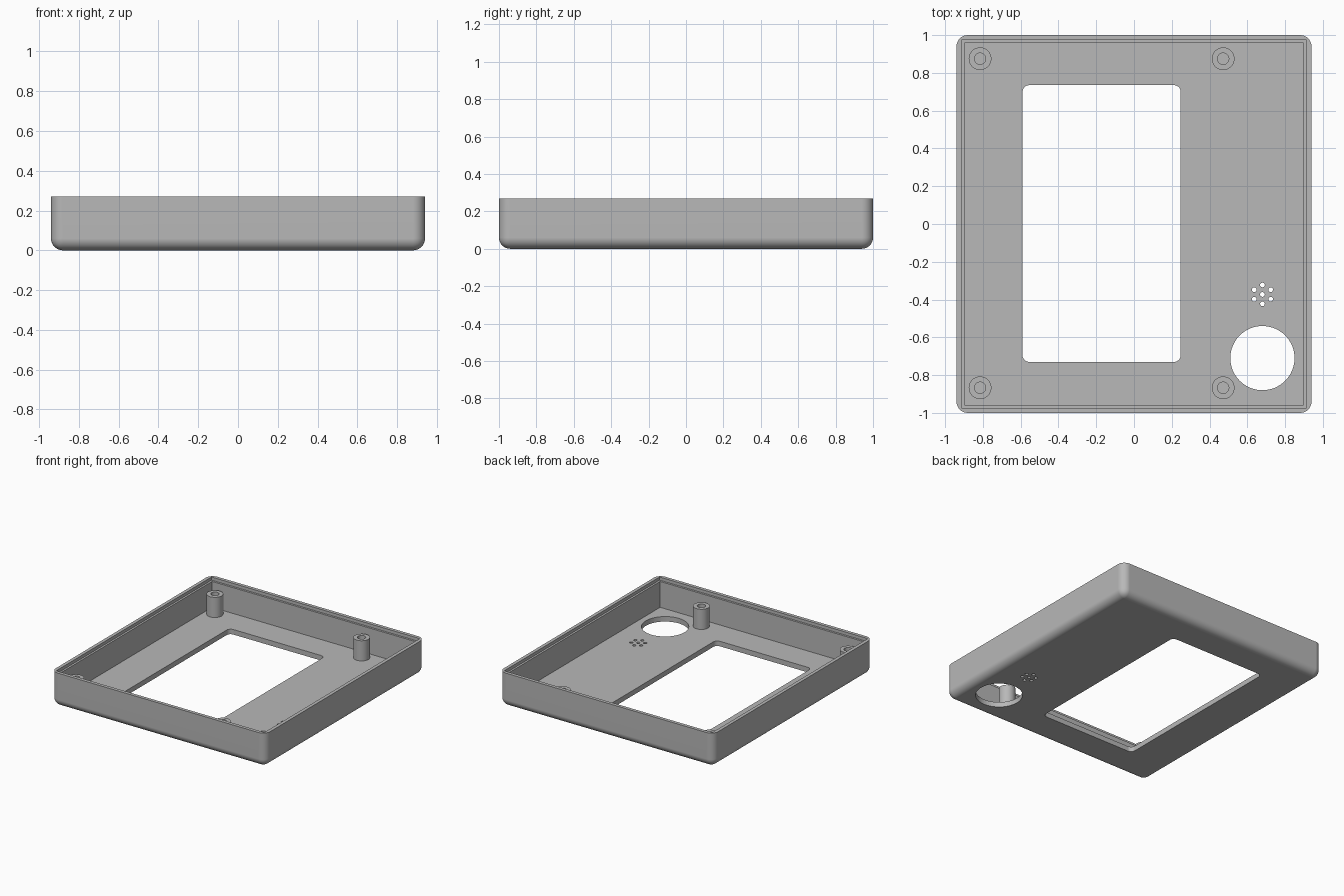
import bpy, bmesh, math
from mathutils import Matrix, Vector

if "Cube" in bpy.data.objects:
    bpy.data.objects.remove(bpy.data.objects["Cube"], do_unlink=True)

HX, HY, H = 0.94, 1.0, 0.27      # half width, half depth, height
FLOOR, POST_TOP = 0.04, 0.2
ANGLE = math.radians(30)

grey = bpy.data.materials.new("plain grey")
colour = (0.48, 0.48, 0.48, 1)
grey.diffuse_color = colour
grey.use_nodes = True
for node in grey.node_tree.nodes:
    if node.type == 'BSDF_PRINCIPLED':
        node.inputs["Base Color"].default_value = colour


def finish(name, bm):
    bmesh.ops.recalc_face_normals(bm, faces=bm.faces)
    mesh = bpy.data.meshes.new(name)
    bm.to_mesh(mesh)
    bm.free()
    mesh.materials.append(grey)
    obj = bpy.data.objects.new(name, mesh)
    bpy.context.collection.objects.link(obj)
    return obj


def activate(obj):
    bpy.ops.object.select_all(action='DESELECT')
    obj.select_set(True)
    bpy.context.view_layer.objects.active = obj


def box(name, lo, hi, radius=0, round_bottom=False):
    """Box between two corners, with rounded upright (and bottom) edges."""
    lo, hi = Vector(lo), Vector(hi)
    bm = bmesh.new()
    bmesh.ops.create_cube(bm, size=1, matrix=Matrix.Translation((lo + hi) / 2)
                          @ Matrix.Diagonal((*(hi - lo), 1)))
    if radius:
        def rounded(e):
            a, b = (v.co.z for v in e.verts)
            return abs(a - b) > 1e-4 or (round_bottom and max(a, b) < lo.z + 1e-4)
        bmesh.ops.bevel(bm, geom=[e for e in bm.edges if rounded(e)], offset=radius,
                        segments=8, profile=0.5, affect='EDGES')
    return finish(name, bm)


def rod(name, x, y, radius, sides):
    """Upright cutter that passes through the floor."""
    bm = bmesh.new()
    bmesh.ops.create_cone(bm, cap_ends=True, segments=sides, radius1=radius,
                          radius2=radius, depth=0.3,
                          matrix=Matrix.Translation((x, y, 0)))
    return finish(name, bm)


def cut(obj, cutter):
    cutter.hide_render = True
    activate(obj)
    mod = obj.modifiers.new("cut", 'BOOLEAN')
    mod.operation = 'DIFFERENCE'
    mod.solver = 'EXACT'
    mod.object = cutter
    bpy.ops.object.modifier_apply(modifier=mod.name)
    bpy.data.objects.remove(cutter, do_unlink=True)


def smooth(obj):
    activate(obj)
    bpy.ops.object.shade_smooth_by_angle(angle=ANGLE)
    mod = obj.modifiers.new("even normals", 'WEIGHTED_NORMAL')
    mod.keep_sharp = True


# Case shell: rounded outside, square cavity and a stepped rim
shell = box("case_shell", (-HX, -HY, 0), (HX, HY, H), 0.06, True)
for name, wall, z in (("cavity", 0.043, FLOOR), ("rim_step", 0.027, H - 0.025)):
    cut(shell, box(name, (wall - HX, wall - HY, z), (HX - wall, HY - wall, H + 0.1)))

# Screen window
cut(shell, box("window", (-0.59, -0.73, -0.1), (0.247, 0.735, 0.15), 0.035))

# Large round opening
cut(shell, rod("round_opening", 0.68, -0.71, 0.17, 64))

# Speaker holes: one in the middle, six around it
GX, GY = 0.68, -0.373
cut(shell, rod("speaker_hole", GX, GY, 0.0125, 16))
for i in range(6):
    a = math.radians(30 + 60 * i)
    cut(shell, rod("speaker_hole", GX + 0.05 * math.cos(a), GY + 0.05 * math.sin(a),
                   0.0125, 16))
smooth(shell)


# Screw posts with blind holes
def screw_post(name, x, y):
    profile = [(0.06, FLOOR - 0.01), (0.06, POST_TOP), (0.03, POST_TOP),
               (0.03, FLOOR + 0.01), (0, FLOOR + 0.01)]
    bm = bmesh.new()
    verts = [bm.verts.new((r, 0, z)) for r, z in profile]
    edges = [bm.edges.new(pair) for pair in zip(verts, verts[1:])]
    bmesh.ops.spin(bm, geom=verts + edges, cent=(0, 0, 0), axis=(0, 0, 1),
                   angle=math.tau, steps=40)
    bmesh.ops.remove_doubles(bm, verts=bm.verts, dist=1e-4)
    # close the foot so the post is a solid
    bmesh.ops.holes_fill(bm, edges=[e for e in bm.edges if e.is_boundary])
    post = finish(name, bm)
    post.location = (x, y, 0)
    smooth(post)


for side, x in (("right", -0.815), ("left", 0.472)):
    for end, y in (("front", -0.867), ("back", 0.875)):
        screw_post(f"screw_post_{end}_{side}", x, y)
